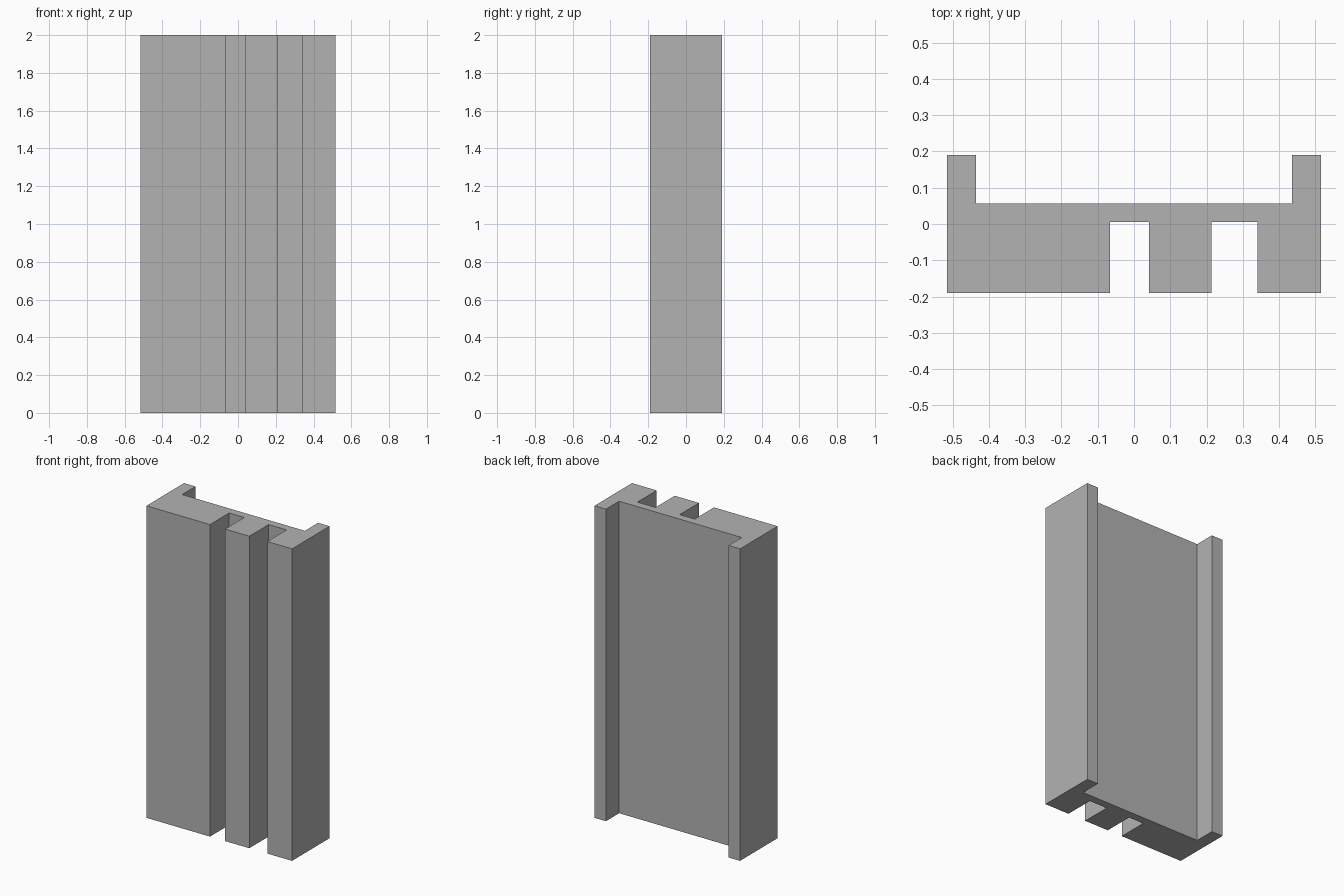
import bpy
import bmesh

cube = bpy.data.objects.get("Cube")
if cube:
    bpy.data.objects.remove(cube, do_unlink=True)

HEIGHT = 2.0
HALF_W, HALF_D = 0.516, 0.19
FLANGE_X = 0.435             # inner side of the rear flanges
WEB_BACK, SLOT_TOP = 0.056, 0.005
SLOTS = [(-0.066, 0.041), (0.213, 0.341)]

# Plain grey material
grey = bpy.data.materials.new("Plain grey")
grey.use_nodes = True
colour = (0.45, 0.45, 0.45, 1)
grey.diffuse_color = colour
grey.node_tree.nodes["Principled BSDF"].inputs["Base Color"].default_value = colour

# Cross-section: front face with its slots, then the rear flanges
profile = [(-HALF_W, -HALF_D)]
for left, right in SLOTS:
    profile += [(left, -HALF_D), (left, SLOT_TOP), (right, SLOT_TOP), (right, -HALF_D)]
profile += [(HALF_W, -HALF_D), (HALF_W, HALF_D), (FLANGE_X, HALF_D), (FLANGE_X, WEB_BACK),
            (-FLANGE_X, WEB_BACK), (-FLANGE_X, HALF_D), (-HALF_W, HALF_D)]

# Extrude the cross-section into the slotted channel
bm = bmesh.new()
base = bm.faces.new([bm.verts.new((x, y, 0)) for x, y in profile])
top = bmesh.ops.extrude_face_region(bm, geom=[base], use_keep_orig=True)["geom"]
bmesh.ops.translate(bm, verts=[v for v in top if isinstance(v, bmesh.types.BMVert)],
                    vec=(0, 0, HEIGHT))
bmesh.ops.recalc_face_normals(bm, faces=bm.faces)
mesh = bpy.data.meshes.new("slotted_channel")
bm.to_mesh(mesh)
bm.free()
mesh.materials.append(grey)
channel = bpy.data.objects.new("slotted_channel", mesh)
bpy.context.collection.objects.link(channel)
